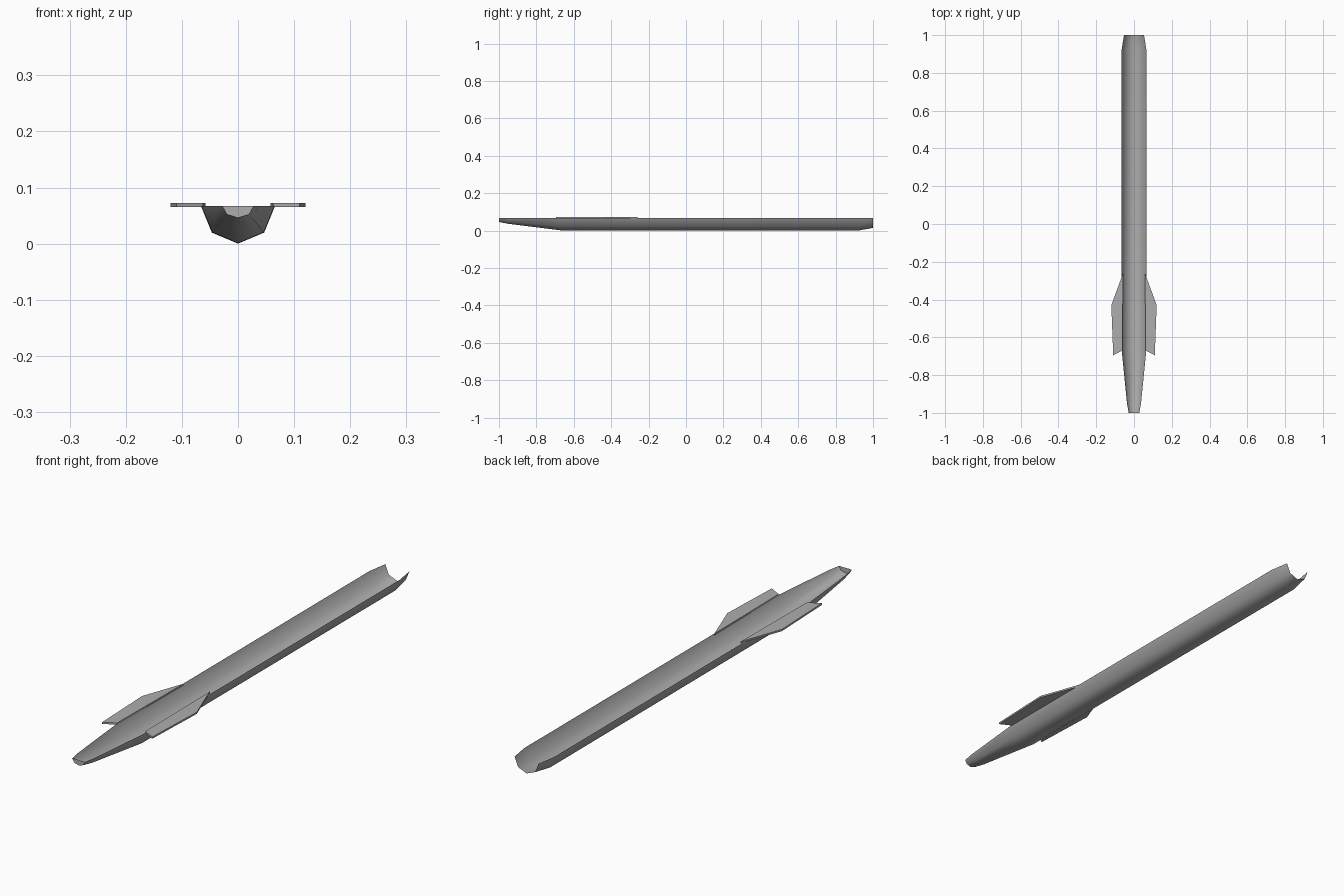
import bpy, bmesh
from math import sin, cos, pi, radians

cube = bpy.data.objects.get("Cube")
if cube:
    bpy.data.objects.remove(cube, do_unlink=True)

grey = bpy.data.materials.new("plain_grey")
grey.use_nodes = True
grey.diffuse_color = (0.42, 0.42, 0.42, 1)
grey.node_tree.nodes["Principled BSDF"].inputs["Base Color"].default_value = grey.diffuse_color


def finish(bm, name):
    mesh = bpy.data.meshes.new(name)
    bm.to_mesh(mesh)
    bm.free()
    mesh.materials.append(grey)
    obj = bpy.data.objects.new(name, mesh)
    bpy.context.collection.objects.link(obj)
    return obj


RIM = 0.067

# Open half-octagon hull: (y, half width, depth) at each station
stations = [(-1, 0.028, 0.021), (-0.95, 0.037, 0.031), (-0.67, 0.065, 0.066),
            (0.92, 0.066, 0.067), (1, 0.053, 0.053)]
bm = bmesh.new()
rings = []
for y, width, depth in stations:
    angles = [pi * i / 4 for i in range(5)]
    rings.append([bm.verts.new((-width * cos(a), y, RIM - depth * sin(a))) for a in angles])
for a, b in zip(rings, rings[1:]):
    for i in range(4):
        bm.faces.new((a[i], a[i + 1], b[i + 1], b[i]))
bm.faces.new(rings[0][::-1])  # closed nose tip
bmesh.ops.recalc_face_normals(bm, faces=bm.faces)
# Outer faces point away from the centre line
if min(bm.faces, key=lambda f: f.calc_center_median().z).normal.z > 0:
    bmesh.ops.reverse_faces(bm, faces=bm.faces)
hull = finish(bm, "hull")
bpy.ops.object.select_all(action="DESELECT")
hull.select_set(True)
bpy.context.view_layer.objects.active = hull
bpy.ops.object.shade_smooth_by_angle(angle=radians(50))

# Thin side fins resting on the rim
outline = [(0.058, -0.26), (0.12, -0.43), (0.11, -0.695), (0.062, -0.67)]
for side, name in ((1, "left_fin"), (-1, "right_fin")):
    bm = bmesh.new()
    base = bm.faces.new([bm.verts.new((side * x, y, 0.065)) for x, y in outline])
    top = bmesh.ops.extrude_face_region(bm, geom=[base])["geom"]
    bmesh.ops.translate(bm, vec=(0, 0, 0.007),
                        verts=[v for v in top if isinstance(v, bmesh.types.BMVert)])
    bmesh.ops.recalc_face_normals(bm, faces=bm.faces)
    finish(bm, name)
